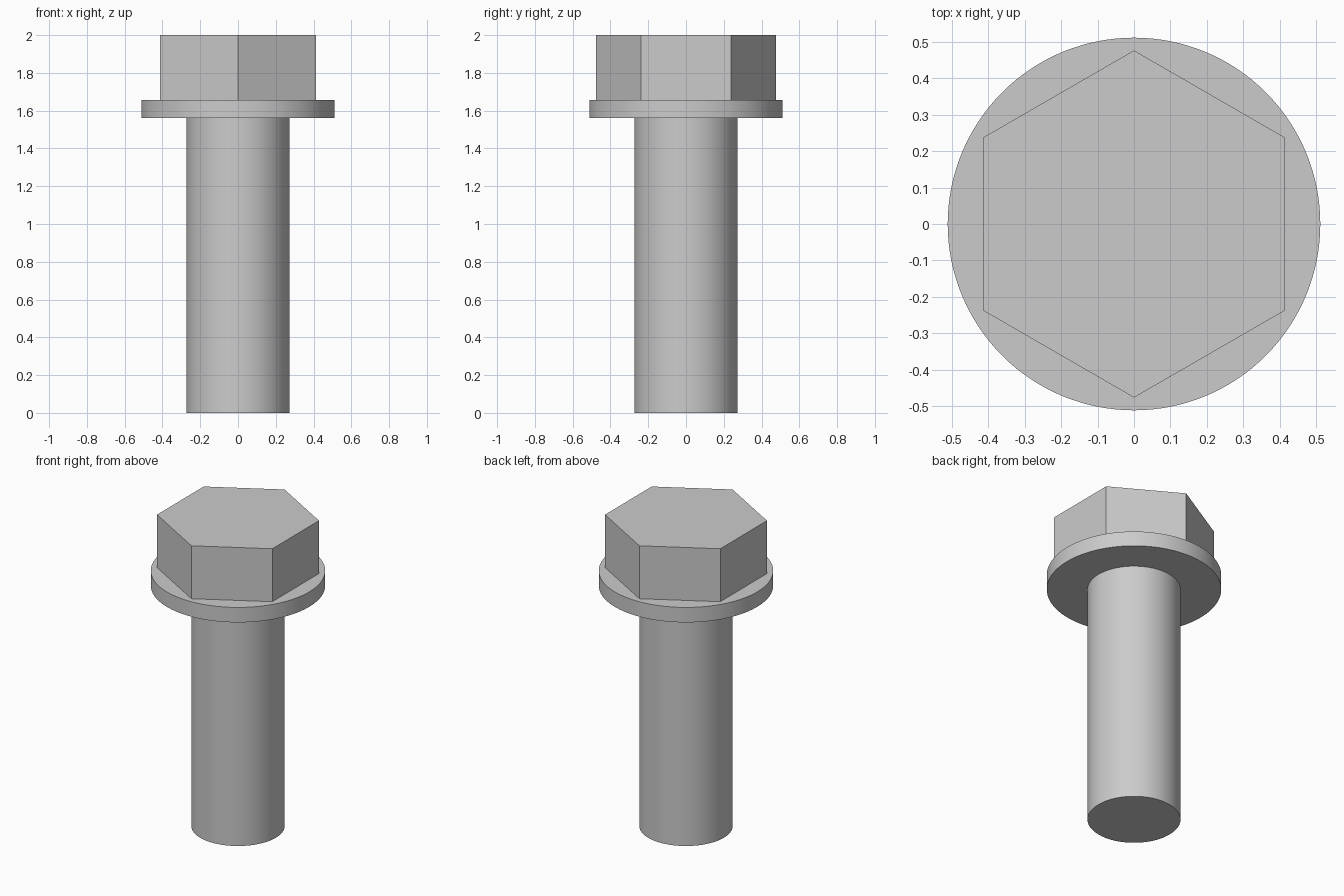
import bpy
import bmesh
from math import sin, cos, tau, radians

cube = bpy.data.objects.get("Cube")
if cube:
    bpy.data.objects.remove(cube, do_unlink=True)

# Plain grey steel
steel = bpy.data.materials.new("grey_steel")
steel.use_nodes = True
colour = (0.6, 0.6, 0.6, 1.0)
steel.diffuse_color = colour
steel.node_tree.nodes["Principled BSDF"].inputs["Base Color"].default_value = colour


def prism(name, sides, radius, bottom, top, smooth=False):
    """Upright prism with its first corner on the y axis."""
    bm = bmesh.new()
    ring = [bm.verts.new((radius * sin(tau * i / sides), radius * cos(tau * i / sides), bottom))
            for i in range(sides)]
    base = bm.faces.new(ring)
    # Keep the base while lifting a copy to form the walls and top
    result = bmesh.ops.extrude_face_region(bm, geom=[base], use_keep_orig=True)
    lifted = [v for v in result["geom"] if isinstance(v, bmesh.types.BMVert)]
    bmesh.ops.translate(bm, verts=lifted, vec=(0, 0, top - bottom))
    bmesh.ops.recalc_face_normals(bm, faces=bm.faces)
    mesh = bpy.data.meshes.new(name)
    bm.to_mesh(mesh)
    bm.free()
    mesh.materials.append(steel)
    obj = bpy.data.objects.new(name, mesh)
    bpy.context.collection.objects.link(obj)
    if smooth:
        bpy.ops.object.select_all(action="DESELECT")
        obj.select_set(True)
        bpy.context.view_layer.objects.active = obj
        bpy.ops.object.shade_smooth_by_angle(angle=radians(30))
    return obj


# Shank, washer flange and hexagonal head, stacked from the ground up
prism("shank", 96, 0.273, 0.0, 1.56, smooth=True)
prism("flange", 128, 0.512, 1.56, 1.657, smooth=True)
prism("hex_head", 6, 0.477, 1.657, 2.0)
